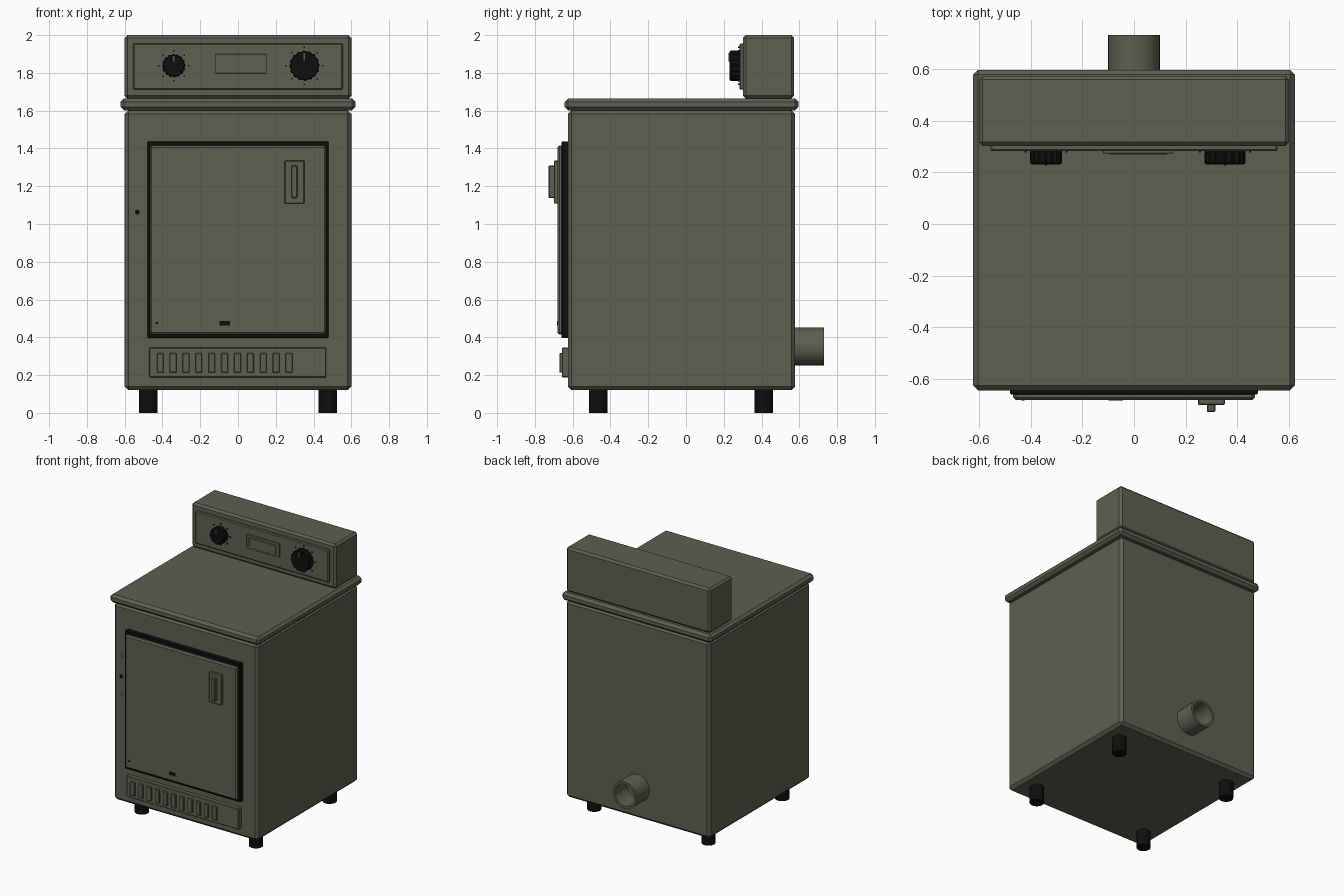
import bpy, bmesh, math
from mathutils import Matrix, Vector

if "Cube" in bpy.data.objects:
    bpy.data.objects.remove(bpy.data.objects["Cube"])


def material(name, rgb):
    m = bpy.data.materials.new(name)
    m.diffuse_color = (*rgb, 1)
    m.use_nodes = True
    m.node_tree.nodes["Principled BSDF"].inputs["Base Color"].default_value = m.diffuse_color
    return m


OLIVE = material("olive_enamel", (0.112, 0.115, 0.081))
BLACK = material("black_rubber", (0.0045, 0.0045, 0.0045))


def finish(name, bm, mat, smooth=False):
    bmesh.ops.recalc_face_normals(bm, faces=bm.faces)
    me = bpy.data.meshes.new(name)
    bm.to_mesh(me)
    bm.free()
    me.materials.append(mat)
    ob = bpy.data.objects.new(name, me)
    bpy.context.collection.objects.link(ob)
    if smooth:
        bpy.context.view_layer.objects.active = ob
        ob.select_set(True)
        bpy.ops.object.shade_smooth_by_angle(angle=math.radians(35))
        ob.select_set(False)
    return ob


def box(name, x, y, z, mat, bevel=0.0):
    """Box from (min, max) ranges with chamfered edges."""
    bm = bmesh.new()
    bmesh.ops.create_cube(bm, size=1)
    for v in bm.verts:
        v.co = Vector([(r[0] + r[1]) / 2 + c * (r[1] - r[0])
                       for r, c in zip((x, y, z), v.co)])
    if bevel:
        bmesh.ops.bevel(bm, geom=bm.edges[:], offset=bevel, segments=1,
                        profile=0.5, affect='EDGES')
    return finish(name, bm, mat)


def lathe(name, profile, mat, matrix, sides=32, flute=0.0):
    """Revolve (radius, height) points about local z; flute notches alternate columns."""
    bm = bmesh.new()
    rings = []
    for r, h in profile:
        ring = []
        for i in range(sides):
            a = 2 * math.pi * i / sides
            rr = r * (1 - flute * ((i // 2) % 2))
            ring.append(bm.verts.new(matrix @ Vector((rr * math.cos(a), rr * math.sin(a), h))))
        rings.append(ring)
    for a, b in zip(rings, rings[1:]):
        for i in range(sides):
            j = (i + 1) % sides
            bm.faces.new((a[i], a[j], b[j], b[i]))
    bm.faces.new(rings[0])
    bm.faces.new(rings[-1])
    return finish(name, bm, mat, smooth=not flute)


def facing(x, y, z, direction):
    """Place a lathe with its axis along -y (direction -1) or +y (direction 1)."""
    return Matrix.Translation((x, y, z)) @ Matrix.Rotation(-direction * math.pi / 2, 4, 'X')


# Cabinet, worktop and rear console
box("cabinet_body", (-0.6, 0.6), (-0.626, 0.578), (0.12, 1.602), OLIVE, 0.02)
box("worktop", (-0.622, 0.622), (-0.643, 0.596), (1.602, 1.664), OLIVE, 0.018)
box("rear_console", (-0.6, 0.6), (0.302, 0.573), (1.664, 2.0), OLIVE, 0.015)
box("console_panel", (-0.555, 0.555), (0.282, 0.31), (1.712, 1.955), OLIVE, 0.006)

# Display plate with a slim raised inner pane
box("display_plate", (-0.12, 0.152), (0.273, 0.284), (1.797, 1.9), OLIVE, 0.002)
box("display_pane", (-0.095, 0.127), (0.268, 0.274), (1.815, 1.882), OLIVE, 0.001)

# Fluted control knobs with pointers and tick marks
for side, kx, kr in (("left", -0.34, 0.062), ("right", 0.352, 0.08)):
    lathe(side + "_knob", [(kr, 0), (kr, 0.046), (kr - 0.006, 0.052)], BLACK,
          facing(kx, 0.283, 1.838, -1), sides=64, flute=0.06)
    box(side + "_knob_pointer", (kx - 0.004, kx + 0.004), (0.225, 0.232),
        (1.838 + kr * 0.35, 1.838 + kr * 0.85), OLIVE)
    for i in range(8):
        a = i * math.pi / 4
        tx, tz = kx + (kr + 0.017) * math.cos(a), 1.838 + (kr + 0.017) * math.sin(a)
        box(f"{side}_knob_tick_{i + 1}", (tx - 0.004, tx + 0.004), (0.276, 0.284),
            (tz - 0.004, tz + 0.004), BLACK)

# Door with dark seal, latch plate and handle
box("door_seal", (-0.48, 0.48), (-0.659, -0.62), (0.397, 1.437), BLACK, 0.004)
box("door", (-0.467, 0.467), (-0.681, -0.65), (0.415, 1.415), OLIVE, 0.01)
box("latch_plate", (0.247, 0.352), (-0.7, -0.675), (1.108, 1.335), OLIVE, 0.004)
box("door_handle", (0.282, 0.315), (-0.728, -0.695), (1.138, 1.31), OLIVE, 0.005)

# Lower vent panel with a row of slats
box("vent_panel", (-0.47, 0.466), (-0.657, -0.62), (0.188, 0.345), OLIVE, 0.004)
for i in range(11):
    sx = -0.412 + i * 0.0682
    box(f"vent_slat_{i + 1}", (sx - 0.018, sx + 0.018), (-0.67, -0.65),
        (0.213, 0.316), OLIVE, 0.003)

# Small marks on the cabinet edge and paint chips on the door
for i, (mz, mat) in enumerate(((1.218, OLIVE), (1.063, BLACK), (0.92, OLIVE))):
    lathe(f"edge_stud_{i + 1}", [(0.013, 0), (0.013, 0.004)], mat,
          facing(-0.533, -0.6255, mz, -1), sides=12)
for i, (cx, cw, ch) in enumerate(((-0.07, 0.028, 0.012), (-0.43, 0.006, 0.005))):
    box(f"paint_chip_{i + 1}", (cx - cw, cx + cw), (-0.683, -0.68),
        (0.475 - ch, 0.475 + ch), BLACK)

# Hollow rear exhaust pipe
lathe("exhaust_pipe", [(0.1, 0), (0.1, 0.158), (0.083, 0.158), (0.083, 0.01)],
      OLIVE, facing(0, 0.572, 0.352, 1))

# Four feet
for fx, sx in (("left", -0.475), ("right", 0.475)):
    for fy, sy in (("front", -0.465), ("back", 0.411)):
        lathe(f"{fy}_{fx}_foot", [(0.049, 0), (0.049, 0.13)], BLACK,
              Matrix.Translation((sx, sy, 0)), sides=24)
